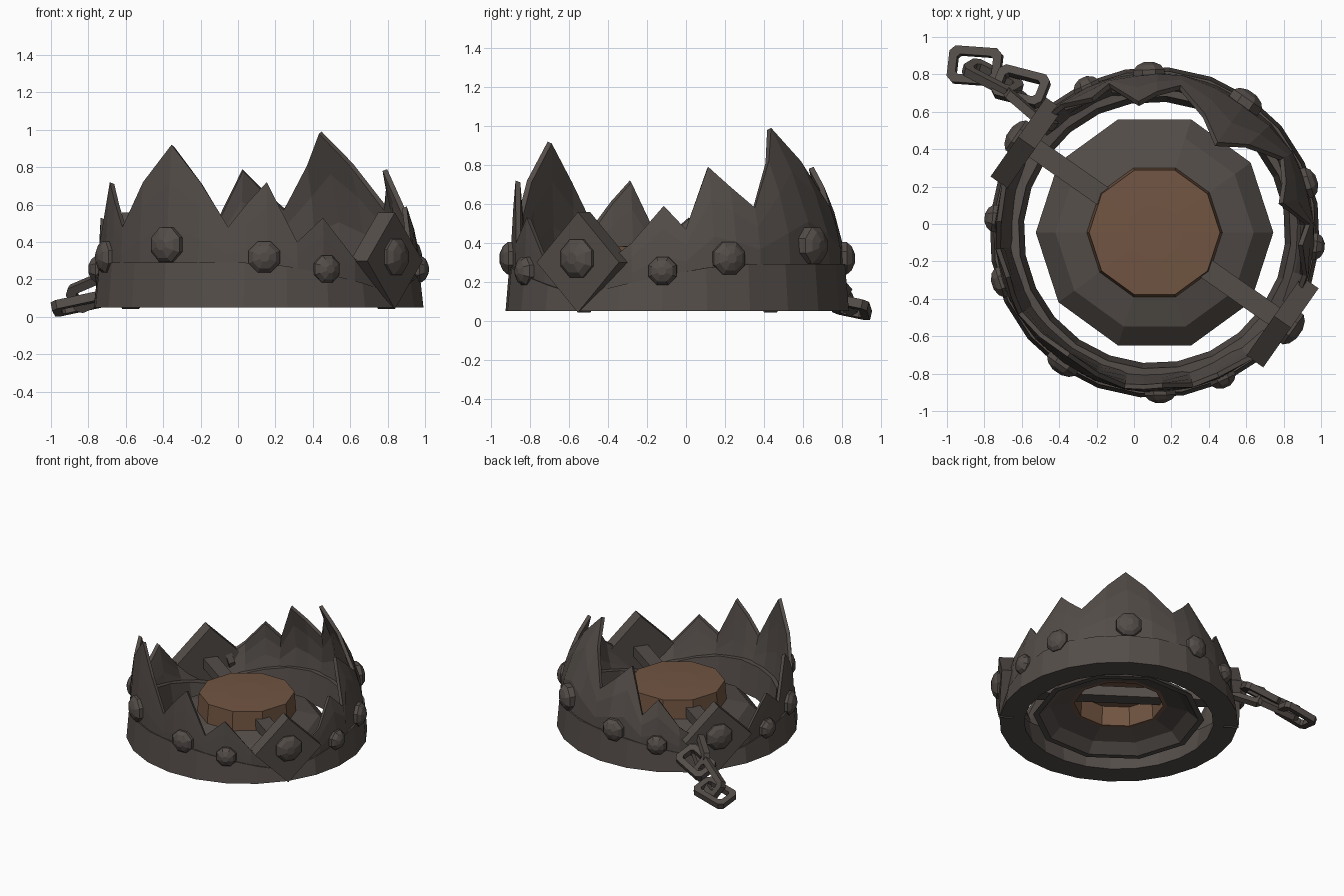
import bpy, bmesh
from math import radians, cos, sin
from mathutils import Vector, Matrix

cube = bpy.data.objects.get("Cube")
if cube:
    bpy.data.objects.remove(cube, do_unlink=True)

CENTRE = Vector((0.11, -0.045, 0))
HINGE = -35           # hinge axis direction in degrees
BACK, FRONT = 55, -125  # middle of each jaw


def material(name, rgb):
    m = bpy.data.materials.new(name)
    m.use_nodes = True
    m.diffuse_color = (*rgb, 1)
    m.node_tree.nodes["Principled BSDF"].inputs["Base Color"].default_value = (*rgb, 1)
    return m


IRON = material("dark iron", (0.088, 0.074, 0.066))
RUST = material("rusty brown", (0.165, 0.09, 0.054))


def skin(name, rings, mat=IRON, closed=False, caps=True):
    """Join a row of equal point loops into one flat-shaded solid."""
    bm = bmesh.new()
    rows = [[bm.verts.new(p) for p in ring] for ring in rings]
    n = len(rows[0])
    pairs = list(zip(rows, rows[1:])) + ([(rows[-1], rows[0])] if closed else [])
    for a, b in pairs:
        for i in range(n):
            j = (i + 1) % n
            bm.faces.new((a[i], a[j], b[j], b[i]))
    if caps and not closed:
        bm.faces.new(rows[0])
        bm.faces.new(rows[-1])
    bmesh.ops.recalc_face_normals(bm, faces=bm.faces)
    me = bpy.data.meshes.new(name)
    bm.to_mesh(me)
    bm.free()
    me.materials.append(mat)
    ob = bpy.data.objects.new(name, me)
    bpy.context.collection.objects.link(ob)
    return ob


def polar(deg, r, z):
    a = radians(deg)
    return CENTRE + Vector((r * cos(a), r * sin(a), z))


def lathe(name, profile, sides, mat=IRON):
    angles = [i * 360 / sides for i in range(sides)]
    return skin(name, [[polar(a, r, z) for r, z in profile] for a in angles], mat, True)


def band_top(deg):
    # low at the hinges, level along the jaws
    return min(0.29, 0.13 + 0.2 * abs(sin(radians(deg - HINGE))))


# Base band
rings = []
for k in range(24):
    a = HINGE + k * 15
    t = band_top(a)
    section = [(0.885, 0.05), (0.865, t), (0.73, t), (0.7, 0.05)]
    rings.append([polar(a, r, z) for r, z in section])
skin("base_band", rings, closed=True)


# Toothed jaws: half outlines are (angle from the middle, height), then mirrored
def jaw(name, middle, outline, lean, power):
    full = [(-a, h) for a, h in reversed(outline[1:])] + outline
    cols = []
    for a, h in full:
        ang = middle + a
        low = band_top(ang) - 0.04
        outer, inner = [], []
        for s in (0, 0.35, 0.7, 1):
            z = low + (h - low) * s
            up = max(0, (z - 0.33) / 0.65)
            r = 0.855 - lean * up ** power
            thick = 0.1 - 0.075 * s
            outer.append(polar(ang, r, z))
            inner.append(polar(ang, r - thick, z - 0.01 * s))
        cols.append(outer + inner[::-1])
    skin(name, cols)


jaw("back_jaw", BACK, [(0, 0.99), (12, 0.82), (25, 0.58), (34, 0.69), (42, 0.79),
                       (52, 0.47), (60, 0.59), (71, 0.4), (83, 0.27)], 0.26, 1.6)
jaw("front_jaw", FRONT, [(0, 0.92), (13, 0.72), (24, 0.48), (31, 0.61), (38, 0.72),
                         (49, 0.4), (59, 0.53), (72, 0.31), (83, 0.24)], 0.05, 1.5)


# Domed rivets
def rivet(name, deg, z, size, r):
    mid = polar(deg, r, z)
    out = polar(deg, 1, 0) - CENTRE
    side = Vector((-out.y, out.x, 0))
    rings = []
    for scale, depth in ((1, -0.03), (1, 0.02), (0.75, 0.045), (0.3, 0.062)):
        ring = []
        for k in range(8):
            a = radians(22.5 + 45 * k)
            ring.append(mid + out * depth + size * scale
                        * (side * cos(a) + Vector((0, 0, sin(a)))))
        rings.append(ring)
    skin(name, rings)


for jaw_name, middle in (("back", BACK), ("front", FRONT)):
    for off, z, size in ((0, 0.385, 0.1), (37, 0.32, 0.09), (60, 0.255, 0.078)):
        for sign in ((1, -1) if off else (1,)):
            rivet(f"{jaw_name}_jaw_rivet", middle + sign * off, z, size, 0.85)


# Hinges: diamond plate with a large rivet
def box(name, deg, r, z, size, roll=0):
    x, y, h = (s / 2 for s in size)
    mat = (Matrix.Translation(polar(deg, r, z)) @ Matrix.Rotation(radians(deg), 4, 'Z')
           @ Matrix.Rotation(radians(roll), 4, 'X'))
    rings = [[mat @ Vector((sx * x, sy * y, sz * h))
              for sy, sz in ((-1, -1), (1, -1), (1, 1), (-1, 1))] for sx in (-1, 1)]
    return skin(name, rings)


for side, deg in (("front", HINGE), ("back", HINGE + 180)):
    box(f"{side}_hinge_plate", deg, 0.835, 0.3, (0.11, 0.365, 0.365), 45)
    rivet(f"{side}_hinge_rivet", deg, 0.32, 0.105, 0.885)

# Cross bar under the pressure pan
box("cross_bar", HINGE, 0, 0.28, (1.62, 0.11, 0.08))

# Sloped dish and hollow pressure pan
lathe("dish", [(0.635, 0.09), (0.53, 0.19), (0.34, 0.235), (0.34, 0.205),
               (0.51, 0.16), (0.59, 0.09)], 10)
lathe("pan_wall", [(0.365, 0.2), (0.35, 0.38), (0.32, 0.36), (0.33, 0.2)], 10, RUST)
skin("pan_top", [[polar(36 * k, r, z) for k in range(10)]
                 for r, z in ((0.34, 0.355), (0.35, 0.38), (0.15, 0.388))], RUST)


# Chain of chamfered rectangular links
def link(name, start, end, width, roll):
    start, end = Vector(start), Vector(end)
    d = (end - start).normalized()
    flat = Vector((0, 0, 1)).cross(d).normalized()
    up = d.cross(flat)
    side = flat * cos(radians(roll)) + up * sin(radians(roll))
    normal = d.cross(side)
    mid, a, b, h = (start + end) / 2, (end - start).length / 2, width / 2, 0.024

    def corners(a, b, c, level):
        quarter = [(a, b - c), (a - c, b)]
        pts = quarter + [(-x, y) for x, y in quarter[::-1]]
        pts += [(-x, -y) for x, y in pts]
        return [mid + d * x + side * y + normal * level for x, y in pts]

    loops = [corners(a, b, 0.03, h), corners(a - 0.045, b - 0.045, 0.015, h),
             corners(a - 0.045, b - 0.045, 0.015, -h), corners(a, b, 0.03, -h)]
    skin(name, loops, closed=True)


link("chain_link_1", (-0.44, 0.52, 0.31), (-0.66, 0.71, 0.2), 0.17, 75)
link("chain_link_2", (-0.47, 0.7, 0.25), (-0.74, 0.77, 0.17), 0.19, 25)
link("chain_link_3", (-0.62, 0.71, 0.2), (-0.89, 0.85, 0.085), 0.16, 60)
link("chain_link_4", (-0.71, 0.835, 0.1), (-0.99, 0.855, 0.04), 0.2, 12)
